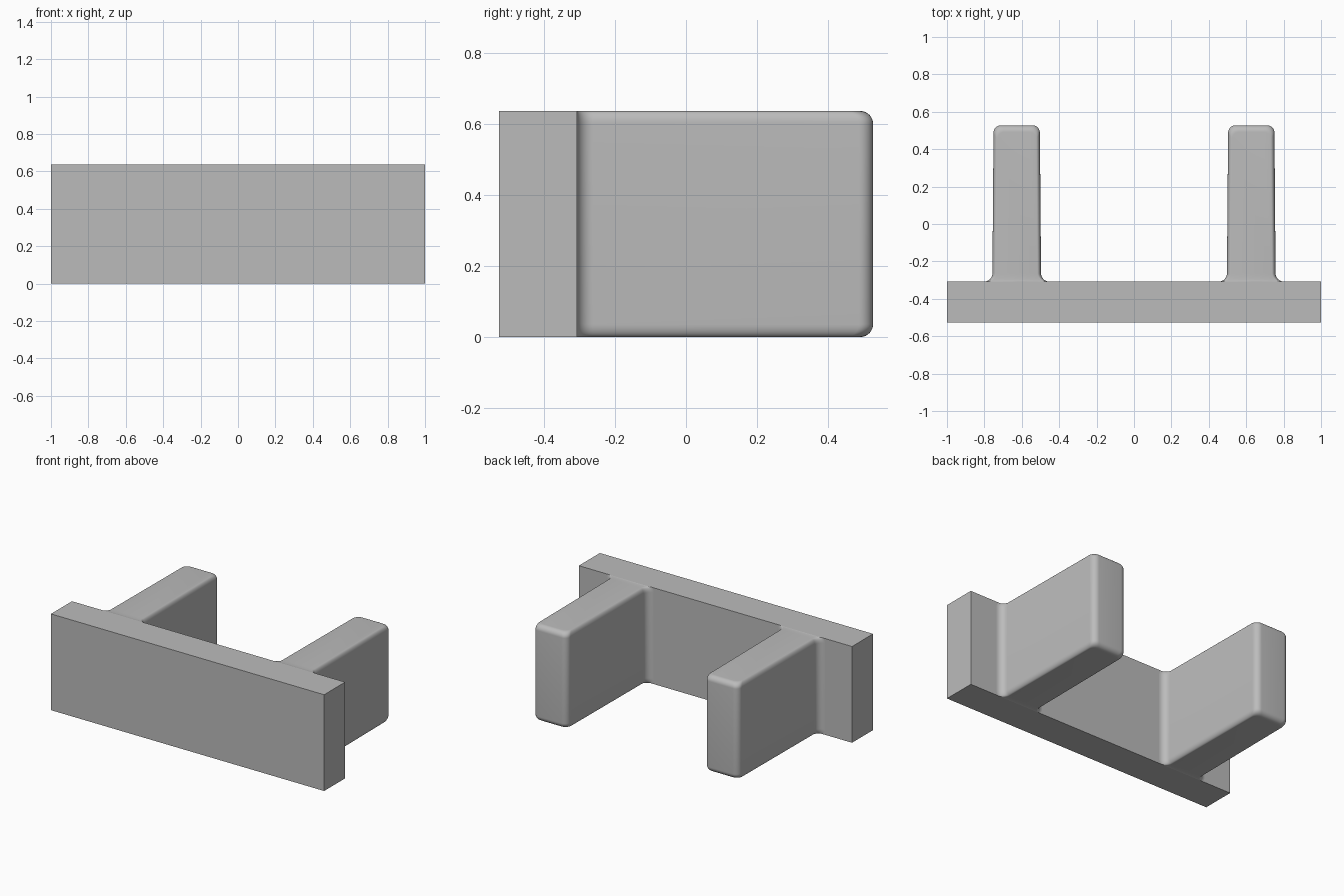
import bpy, bmesh, math

if "Cube" in bpy.data.objects:
    bpy.data.objects.remove(bpy.data.objects["Cube"], do_unlink=True)

HEIGHT = 0.637
FRONT, BACK, TIP = -0.5275, -0.308, 0.5275
PRONG_X = 0.627

grey = bpy.data.materials.new("plain_grey")
grey.use_nodes = True
colour = (0.5, 0.5, 0.5, 1)
grey.diffuse_color = colour
grey.node_tree.nodes["Principled BSDF"].inputs["Base Color"].default_value = colour


def make_object(name, bm):
    bmesh.ops.recalc_face_normals(bm, faces=bm.faces)
    mesh = bpy.data.meshes.new(name)
    bm.to_mesh(mesh)
    bm.free()
    mesh.materials.append(grey)
    obj = bpy.data.objects.new(name, mesh)
    bpy.context.collection.objects.link(obj)
    return obj


def arc(cx, cy, r, start, end, steps=8):
    angles = [math.radians(start + (end - start) * i / steps) for i in range(steps + 1)]
    return [(cx + r * math.cos(a), cy + r * math.sin(a)) for a in angles]


def prong_outline(inset):
    """Plan outline: flared root fillets, slight taper, rounded tip."""
    base, end = 0.130 - 0.02 * inset, 0.124 - 0.02 * inset
    tip = TIP - 0.035 * inset
    fillet, corner = 0.045, 0.04
    half = arc(base + fillet, BACK + fillet, fillet, 270, 180)
    half += arc(end - corner, tip - corner, corner, 0, 90)
    return half + [(-x, y) for x, y in reversed(half)]


def make_prong(name, centre):
    bm = bmesh.new()
    edge = 0.036
    # rounded upper and lower rims
    steps = [math.radians(90 * i / 8) for i in range(9)]
    levels = [(edge * (1 - math.sin(a)), 1 - math.cos(a)) for a in reversed(steps)]
    levels += [(HEIGHT - z, inset) for z, inset in reversed(levels)]
    rings = [[bm.verts.new((centre + x, y, z)) for x, y in prong_outline(inset)]
             for z, inset in levels]
    for low, high in zip(rings, rings[1:]):
        for i in range(len(low) - 1):
            bm.faces.new((low[i], low[i + 1], high[i + 1], high[i]))
    bm.faces.new(rings[0])
    bm.faces.new(rings[-1])
    obj = make_object(name, bm)
    bpy.ops.object.select_all(action="DESELECT")
    obj.select_set(True)
    bpy.context.view_layer.objects.active = obj
    bpy.ops.object.shade_smooth_by_angle(angle=math.radians(35))


# flat front plate
bm = bmesh.new()
bmesh.ops.create_cube(bm, size=1)
for v in bm.verts:
    v.co = (v.co.x * 2, FRONT if v.co.y < 0 else BACK, HEIGHT if v.co.z > 0 else 0)
make_object("front_plate", bm)

# two rearward prongs
make_prong("left_prong", PRONG_X)
make_prong("right_prong", -PRONG_X)
